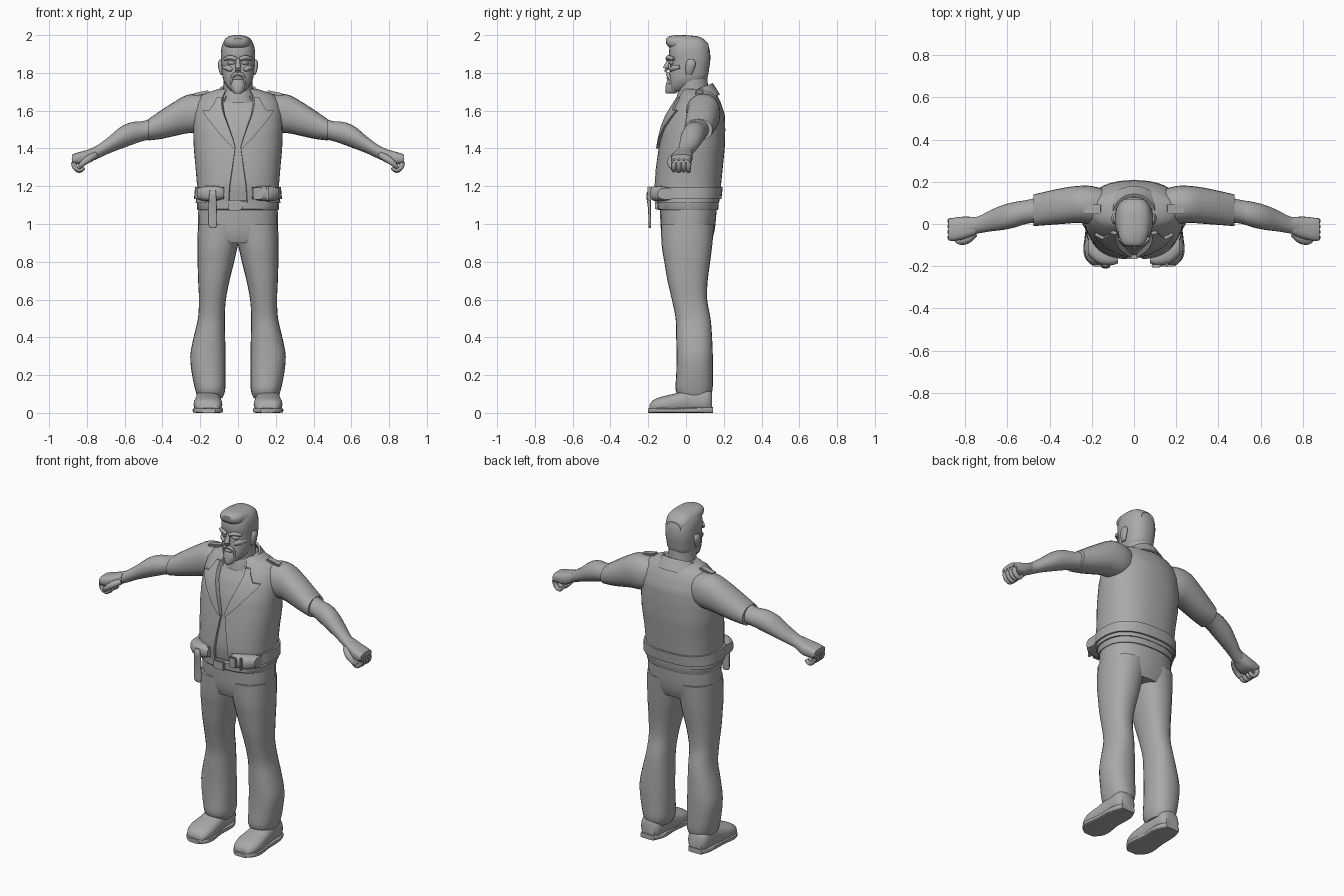
import bpy, bmesh, math
from mathutils import Vector, Euler

grey = bpy.data.materials.new("plain_grey")
grey.diffuse_color = (0.4, 0.4, 0.4, 1)


def finish(name, bm, angle=40):
    bmesh.ops.recalc_face_normals(bm, faces=bm.faces)
    me = bpy.data.meshes.new(name)
    bm.to_mesh(me)
    bm.free()
    ob = bpy.data.objects.new(name, me)
    bpy.context.collection.objects.link(ob)
    me.materials.append(grey)
    bpy.ops.object.select_all(action='DESELECT')
    ob.select_set(True)
    bpy.context.view_layer.objects.active = ob
    bpy.ops.object.shade_smooth_by_angle(angle=math.radians(angle))
    return ob


def skin(name, rings, sheet=False, angle=40):
    """Bridge closed rings; sheet rings are an outer arc plus its inner arc reversed."""
    bm = bmesh.new()
    vs = [[bm.verts.new(p) for p in r] for r in rings]
    n = len(vs[0])
    for a, b in zip(vs, vs[1:]):
        for i in range(n):
            bm.faces.new((a[i], a[(i + 1) % n], b[(i + 1) % n], b[i]))
    for r in (vs[0], vs[-1]):
        if sheet:
            for i in range(n // 2 - 1):
                bm.faces.new((r[i], r[i + 1], r[n - 2 - i], r[n - 1 - i]))
        else:
            bm.faces.new(r)
    return finish(name, bm, angle)


def spline(rows, k=3):
    """Catmull-Rom interpolation of section rows."""
    out = []
    for i in range(len(rows) - 1):
        p = [rows[max(0, min(len(rows) - 1, i + d))] for d in (-1, 0, 1, 2)]
        for j in range(k):
            t = j / k
            out.append([0.5 * (2 * b + (c - a) * t + (2 * a - 5 * b + 4 * c - d) * t * t
                               + (3 * b - a - 3 * c + d) * t ** 3) for a, b, c, d in zip(*p)])
    return out + [rows[-1]]


def spow(v, e):
    return math.copysign(abs(v) ** e, v)


def loft(name, axis, rows, s=1, p=2.0, n=24, k=3, angle=40):
    """Rows are (position on axis, a0, a1, b0, b1) over the two other axes."""
    rings = []
    for t, a0, a1, b0, b1 in spline(rows, k):
        ring = []
        for i in range(n):
            w = 2 * math.pi * i / n
            q = [(a0 + a1) / 2 + (a1 - a0) / 2 * spow(math.cos(w), 2 / p),
                 (b0 + b1) / 2 + (b1 - b0) / 2 * spow(math.sin(w), 2 / p)]
            q.insert(axis, t)
            ring.append((q[0] * s, q[1], q[2]))
        rings.append(ring)
    return skin(name, rings, angle=angle)


def tube(name, pts, s=1, n=10):
    """Points are (x, y, z, radius)."""
    pts = spline(pts, 3)
    rings = []
    for i, q in enumerate(pts):
        d = Vector(pts[min(i + 1, len(pts) - 1)][:3]) - Vector(pts[max(i - 1, 0)][:3])
        rot = d.to_track_quat('Z', 'Y')
        ring = [Vector(q[:3]) + rot @ Vector((math.cos(w), math.sin(w), 0)) * q[3]
                for w in (2 * math.pi * j / n for j in range(n))]
        rings.append([(v.x * s, v.y, v.z) for v in ring])
    return skin(name, rings)


def box(name, c, size, rot=(0, 0, 0), bevel=0.006):
    bm = bmesh.new()
    bmesh.ops.create_cube(bm, size=1)
    e = Euler(rot).to_matrix()
    for v in bm.verts:
        v.co = e @ Vector([a * b for a, b in zip(v.co, size)]) + Vector(c)
    bmesh.ops.bevel(bm, geom=bm.edges[:], offset=bevel, segments=2, affect='EDGES')
    return finish(name, bm)


# Torso sections: z, half width, front y, back y, half opening, squareness
TORSO = [(1.11, .225, -.155, .175, .05, 2.5), (1.20, .217, -.168, .185, .045, 2.5),
         (1.30, .225, -.16, .195, .03, 2.4), (1.40, .234, -.145, .205, .015, 2.4),
         (1.50, .237, -.128, .208, .045, 2.3), (1.58, .235, -.10, .205, .075, 2.2),
         (1.64, .225, -.065, .185, .085, 2.1), (1.68, .195, -.04, .165, .08, 2.0),
         (1.70, .15, -.03, .15, .07, 2.0), (1.715, .105, -.02, .13, .06, 2.0)]


def section(z):
    for a, b in zip(TORSO, TORSO[1:]):
        if z <= b[0]:
            t = max(0, (z - a[0]) / (b[0] - a[0]))
            return [u + (v - u) * t for u, v in zip(a, b)]
    return TORSO[-1]


def on_torso(z, w, off=0.0):
    _, rx, yf, yb, _, p = section(z)
    return ((rx + off) * spow(math.sin(w), 2 / p),
            (yf + yb) / 2 - ((yb - yf) / 2 + off) * spow(math.cos(w), 2 / p), z)


def angle_at(x, z):
    _, rx, _, _, _, p = section(z)
    return math.asin(min(1, abs(x) / rx) ** (p / 2))


def wrap(name, zs, gap, out, inn, n=40):
    """Band or jacket wrapped round the torso, open at the front."""
    rings = []
    for z in zs:
        a = angle_at(gap if gap else section(z)[4], z)
        ws = [a + (2 * math.pi - 2 * a) * i / n for i in range(n + 1)]
        rings.append([on_torso(z, w, out) for w in ws] + [on_torso(z, w, inn) for w in reversed(ws)])
    return skin(name, rings, sheet=True)


# Jacket, shirt and waistband
zs = [r[0] for r in spline(TORSO, 3)]
wrap("jacket", zs, 0, 0, -.014)
wrap("jacket_belt", (1.132, 1.14, 1.185, 1.195), .075, .01, -.01)
skin("shirt", [[on_torso(z, 2 * math.pi * i / 40, -.022) for i in range(40)] for z in zs])

# Neck and shirt collar
loft("neck", 2, [(1.58, -.10, .10, -.03, .13), (1.68, -.082, .082, -.04, .12),
                 (1.75, -.076, .076, -.05, .115), (1.84, -.075, .075, -.05, .11)])
loft("shirt_collar", 2, [(1.64, -.105, .105, -.055, .14), (1.69, -.09, .09, -.045, .13),
                         (1.715, -.082, .082, -.035, .125)])

# Folded jacket collar: an upper edge round the neck and a lower outer edge
rings = []
for i in range(25):
    w = math.radians(40 + 280 * i / 24)
    b = (1 - math.cos(w)) / 2
    sx, cy = math.sin(w), math.cos(w)
    z = 1.665 + .075 * b
    rings.append([(.088 * sx, .045 - .085 * cy, z), (.10 * sx, .045 - .097 * cy, z + .006),
                  (.145 * sx, .05 - .13 * cy, z - .055), (.13 * sx, .05 - .12 * cy, z - .06)])
skin("jacket_collar", rings, angle=30)

for s, side in ((1, "left"), (-1, "right")):
    # Lapel draped on the chest: z, inner x, outer x
    rings = []
    for z, x0, x1 in ((1.40, .012, .022), (1.45, .026, .07), (1.52, .05, .125), (1.575, .07, .165),
                      (1.60, .076, .178), (1.605, .078, .14), (1.64, .083, .12), (1.67, .08, .105)):
        xs = [x0 + (x1 - x0) * i / 4 for i in range(5)]
        pts = [[((q := on_torso(z, angle_at(x, z), o))[0] * s, q[1], z) for x in xs]
               for o in (.014, -.004)]
        rings.append(pts[0] + pts[1][::-1])
    skin(side + "_lapel", rings, sheet=True, angle=25)
    # Front pouch bulge and shoulder strap
    loft(side + "_belt_pouch", 0, [(.075, -.185, -.13, 1.135, 1.19), (.11, -.196, -.12, 1.125, 1.20),
                                  (.17, -.188, -.09, 1.12, 1.20), (.215, -.15, -.05, 1.13, 1.19)], s, 2.6)
    box(side + "_shoulder_strap", (s * .195, .07, 1.692), (.09, .045, .016), (0, s * .2, 0))

    # Short sleeve
    loft(side + "_sleeve", 0, [(.13, .0, .16, 1.50, 1.675), (.20, .0, .18, 1.485, 1.688),
                               (.27, .005, .18, 1.48, 1.683), (.34, .0, .17, 1.465, 1.645),
                               (.41, -.005, .155, 1.45, 1.60), (.475, -.01, .14, 1.442, 1.555)], s, 2.2)
    # Bare arm
    loft(side + "_arm", 0, [(.42, .01, .135, 1.455, 1.575), (.50, .003, .115, 1.44, 1.545),
                            (.56, -.015, .105, 1.42, 1.54), (.62, -.028, .09, 1.398, 1.515),
                            (.68, -.035, .065, 1.375, 1.465), (.74, -.045, .035, 1.347, 1.42),
                            (.79, -.055, .03, 1.325, 1.395)], s)
    # Fist
    loft(side + "_palm", 0, [(.75, -.05, .032, 1.345, 1.41), (.80, -.07, .035, 1.318, 1.392),
                             (.85, -.08, .03, 1.315, 1.378), (.878, -.078, .025, 1.32, 1.368)], s, 2.8)
    for i in range(4):
        y = -.064 + i * .026
        tube(f"{side}_finger_{i + 1}", [(.85, y, 1.352, .014), (.869, y, 1.335, .0145),
             (.865, y, 1.302, .0135), (.838, y, 1.285 - .004 * (i % 2), .0125),
             (.815, y, 1.30, .010)], s)
    tube(side + "_thumb", [(.755, -.045, 1.365, .018), (.79, -.075, 1.345, .019),
                           (.825, -.083, 1.318, .015), (.843, -.072, 1.297, .010)], s)

    # Trouser leg
    loft(side + "_trouser_leg", 2, [
        (.08, .082, .213, -.03, .12), (.12, .068, .226, -.055, .14), (.20, .066, .243, -.052, .142),
        (.30, .066, .253, -.05, .142), (.40, .068, .235, -.052, .138), (.50, .07, .212, -.055, .13),
        (.60, .064, .207, -.075, .112), (.70, .045, .211, -.098, .115), (.80, .02, .214, -.115, .128),
        (.88, .002, .215, -.128, .138), (1.0, -.03, .212, -.134, .15)], s, 2.3)
    # Shoe and sole
    loft(side + "_shoe", 1, [(-.192, .11, .20, .005, .045), (-.17, .093, .222, .0, .07),
                             (-.12, .083, .235, .0, .088), (-.05, .087, .23, .0, .105),
                             (.03, .092, .222, .0, .13), (.11, .095, .22, .0, .13),
                             (.137, .115, .20, .005, .11)], s, 2.5)
    loft(side + "_sole", 1, [(-.202, .12, .19, 0, .024), (-.17, .088, .226, 0, .026),
                             (-.12, .078, .24, 0, .026), (-.03, .09, .23, 0, .026),
                             (.08, .088, .226, 0, .03), (.142, .115, .205, 0, .03)], s, 6)
    # Ear and face details
    loft(side + "_ear", 2, [(1.79, .08, .092, .0, .03), (1.81, .08, .101, -.002, .04),
                            (1.85, .08, .107, .0, .052), (1.872, .08, .097, .012, .04)], s)
    tube(side + "_brow", [(.008, -.098, 1.872, .010), (.04, -.093, 1.882, .012),
                          (.07, -.065, 1.873, .009)], s)
    tube(side + "_eye", [(.018, -.080, 1.852, .006), (.036, -.081, 1.854, .010),
                         (.055, -.066, 1.852, .006)], s)
    tube(side + "_cheek", [(.03, -.08, 1.815, .010), (.052, -.066, 1.825, .016),
                           (.075, -.03, 1.832, .012)], s)
    tube(side + "_moustache", [(.0, -.098, 1.797, .009), (.02, -.096, 1.792, .010),
                               (.035, -.086, 1.77, .007), (.035, -.083, 1.74, .006)], s)

# Hips, trouser belt and buckles
loft("hips", 2, [(.90, -.19, .19, -.115, .13), (.95, -.208, .208, -.13, .148),
                 (1.02, -.212, .212, -.136, .158), (1.13, -.207, .207, -.14, .165)], p=2.4)
loft("trouser_belt", 2, [(1.075, -.214, .214, -.147, .168), (1.08, -.217, .217, -.152, .171),
                         (1.12, -.217, .217, -.154, .173), (1.125, -.21, .21, -.147, .168)], p=2.4, k=1)
box("trouser_buckle", (-.015, -.157, 1.10), (.075, .016, .055))
box("jacket_buckle", (.105, -.198, 1.162), (.05, .014, .065))
box("belt_keeper", (.155, -.193, 1.162), (.014, .02, .075), bevel=.004)
# Loose belt end hanging down
loft("hanging_strap", 2, [(.978, -.145, -.12, -.196, -.186), (.995, -.157, -.112, -.199, -.184),
                          (1.08, -.157, -.112, -.201, -.185), (1.15, -.153, -.115, -.21, -.185),
                          (1.18, -.15, -.118, -.20, -.18)], p=4)

# Head, nose, beard and swept-up hair
loft("head", 2, [(1.705, -.035, .035, -.088, .0), (1.73, -.06, .06, -.092, .06),
                 (1.77, -.08, .08, -.09, .11), (1.82, -.086, .086, -.087, .122),
                 (1.86, -.089, .089, -.085, .128), (1.90, -.09, .09, -.09, .128),
                 (1.94, -.086, .086, -.086, .12), (1.975, -.07, .07, -.072, .098),
                 (1.99, -.04, .04, -.05, .07)], p=2.4, n=32)
tube("nose", [(0, -.088, 1.875, .010), (0, -.097, 1.85, .012), (0, -.106, 1.825, .016),
              (0, -.098, 1.811, .014)])
tube("lower_lip", [(-.022, -.086, 1.77, .006), (0, -.095, 1.771, .008), (.022, -.086, 1.77, .006)])
loft("goatee", 2, [(1.69, -.018, .018, -.105, -.06), (1.705, -.032, .032, -.11, -.04),
                   (1.74, -.04, .04, -.106, -.04), (1.765, -.03, .03, -.098, -.05)])
loft("hair", 1, [(-.105, -.035, .03, 1.955, 1.982), (-.09, -.058, .05, 1.935, 1.993),
                 (-.05, -.073, .068, 1.92, 2.0), (.02, -.078, .078, 1.90, 1.998),
                 (.08, -.072, .072, 1.89, 1.988), (.118, -.045, .045, 1.89, 1.955)], p=2.4)
